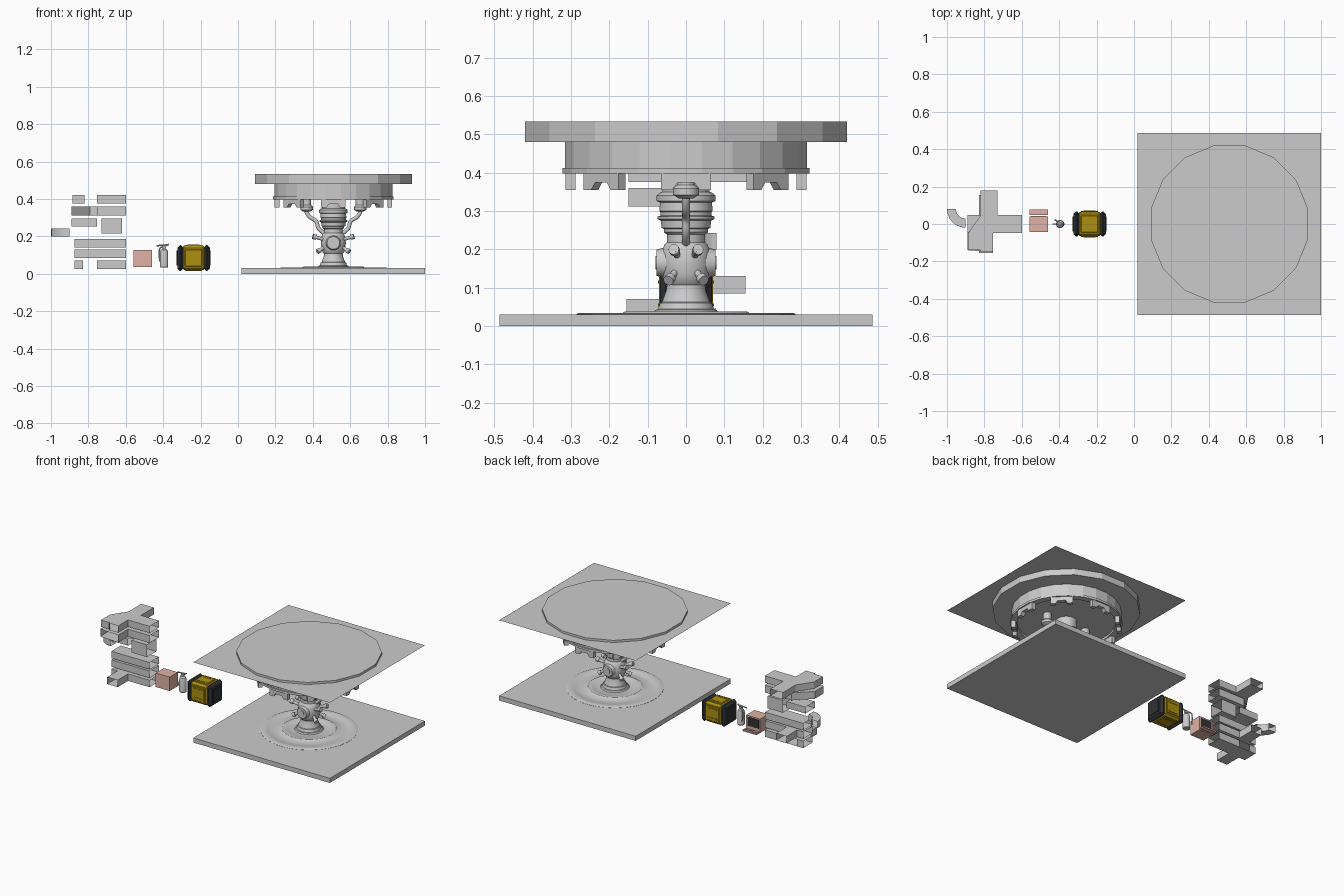
import bpy, bmesh, math
from mathutils import Vector

if "Cube" in bpy.data.objects:
    bpy.data.objects.remove(bpy.data.objects["Cube"])

CX = 0.51  # axis of the round platform


def material(name, rgb):
    m = bpy.data.materials.new(name)
    m.diffuse_color = (*rgb, 1)
    m.use_nodes = True
    m.node_tree.nodes["Principled BSDF"].inputs["Base Color"].default_value = m.diffuse_color
    return m


YELLOW = material("yellow_paint", (0.42, 0.28, 0.005))
BLACK = material("dark_rubber", (0.03, 0.032, 0.035))
PINK = material("pink_plastic", (0.75, 0.45, 0.38))


def finish(bm, name, mat=None, smooth=False):
    bmesh.ops.recalc_face_normals(bm, faces=bm.faces)
    me = bpy.data.meshes.new(name)
    bm.to_mesh(me)
    bm.free()
    ob = bpy.data.objects.new(name, me)
    bpy.context.collection.objects.link(ob)
    if mat:
        me.materials.append(mat)
    if smooth:
        bpy.context.view_layer.objects.active = ob
        ob.select_set(True)
        bpy.ops.object.shade_smooth_by_angle(angle=math.radians(35))
        ob.select_set(False)
    return ob


def box(name, lo, hi, mat=None, bevel=0):
    bm = bmesh.new()
    bmesh.ops.create_cube(bm, size=1)
    for v in bm.verts:
        v.co = Vector([l + (h - l) * (c + 0.5) for l, h, c in zip(lo, hi, v.co)])
    if bevel:
        bmesh.ops.bevel(bm, geom=bm.edges[:], offset=bevel, segments=1, affect='EDGES')
    return finish(bm, name, mat)


def lathe(name, profile, n=32, x=CX, y=0, smooth=True, phase=0.5):
    bm = bmesh.new()
    rings = []
    for r, z in profile:
        rings.append([bm.verts.new((x + r * math.cos((i + phase) * 2 * math.pi / n),
                                    y + r * math.sin((i + phase) * 2 * math.pi / n), z)) for i in range(n)])
    for a, b in zip(rings, rings[1:]):
        for i in range(n):
            bm.faces.new((a[i], a[(i + 1) % n], b[(i + 1) % n], b[i]))
    bm.faces.new(rings[0])
    bm.faces.new(rings[-1])
    return finish(bm, name, smooth=smooth)


def rod(name, a, b, r, n=12, r2=None, mat=None):
    a, b = Vector(a), Vector(b)
    bm = bmesh.new()
    bmesh.ops.create_cone(bm, cap_ends=True, segments=n, radius1=r,
                          radius2=r if r2 is None else r2, depth=(b - a).length)
    q = (b - a).to_track_quat('Z', 'Y')
    for v in bm.verts:
        v.co = q @ v.co + (a + b) / 2
    return finish(bm, name, mat, True)


def pipe(name, pts, r):
    cu = bpy.data.curves.new(name, 'CURVE')
    cu.dimensions = '3D'
    cu.bevel_depth, cu.bevel_resolution, cu.resolution_u = r, 3, 6
    cu.use_fill_caps = True
    sp = cu.splines.new('BEZIER')
    sp.bezier_points.add(len(pts) - 1)
    for p, co in zip(sp.bezier_points, pts):
        p.co = co
        p.handle_left_type = p.handle_right_type = 'AUTO'
    ob = bpy.data.objects.new(name, cu)
    bpy.context.collection.objects.link(ob)
    return ob


def duct(name, pts, z0, z1, openings):
    """Hollow passage: floor, roof and walls, with the listed wall edges left open."""
    bm = bmesh.new()
    lo = [bm.verts.new((x, y, z0)) for x, y in pts]
    hi = [bm.verts.new((x, y, z1)) for x, y in pts]
    bm.faces.new(lo[::-1])
    bm.faces.new(hi)
    n = len(pts)
    for i in range(n):
        if i not in openings:
            j = (i + 1) % n
            bm.faces.new((lo[i], lo[j], hi[j], hi[i]))
    return finish(bm, name)


# floor plate with shallow concentric steps
box("floor_plate", (0.02, -0.487, 0), (1.0, 0.487, 0.03))
lathe("floor_rings", [(0.287, 0.002), (0.287, 0.031), (0.28, 0.034), (0.245, 0.034), (0.24, 0.031),
                      (0.2, 0.031), (0.167, 0.033), (0.16, 0.038), (0.13, 0.038), (0.125, 0.035), (0.08, 0.035)], 40)

# ceiling sheet, rim disc and drum
bm = bmesh.new()
bm.faces.new([bm.verts.new(p) for p in ((0.02, -0.487, 0.52), (1, -0.487, 0.52), (1, 0.487, 0.52), (0.02, 0.487, 0.52))])
finish(bm, "ceiling_sheet")
lathe("ceiling_disc", [(0.3, 0.48), (0.428, 0.48), (0.428, 0.534)], 16, smooth=False)
lathe("ceiling_drum", [(0.285, 0.413), (0.285, 0.398), (0.325, 0.398), (0.325, 0.412),
                       (0.318, 0.412), (0.318, 0.482)], 24, smooth=False)

# notched brackets hanging under the drum
outline = [(-0.065, 0.4), (-0.065, 0.355), (-0.036, 0.355), (-0.022, 0.374),
           (0.022, 0.374), (0.036, 0.355), (0.065, 0.355), (0.065, 0.4)]
for k in range(8):
    a = k * math.pi / 4
    bm = bmesh.new()
    loops = [[bm.verts.new((CX + r * math.cos(a) - t * math.sin(a), r * math.sin(a) + t * math.cos(a), z))
              for t, z in outline] for r in (0.288, 0.314)]
    bm.faces.new(loops[0])
    bm.faces.new(loops[1])
    for i in range(8):
        j = (i + 1) % 8
        bm.faces.new((loops[0][i], loops[0][j], loops[1][j], loops[1][i]))
    finish(bm, f"drum_bracket_{k}")

# central column
lathe("column_base", [(0.085, 0.035), (0.08, 0.042), (0.073, 0.044), (0.068, 0.06), (0.063, 0.062),
                      (0.052, 0.092), (0.05, 0.105), (0.05, 0.12)])
lathe("column_hub", [(0.045, 0.102), (0.058, 0.115), (0.064, 0.135), (0.067, 0.165), (0.064, 0.195),
                     (0.056, 0.213), (0.045, 0.222)])
lathe("column_top", [(0.05, 0.215), (0.05, 0.238), (0.058, 0.245), (0.058, 0.253), (0.064, 0.256), (0.066, 0.275),
                     (0.075, 0.279), (0.075, 0.285), (0.067, 0.288), (0.067, 0.297), (0.07, 0.3), (0.068, 0.322),
                     (0.077, 0.326), (0.077, 0.34), (0.07, 0.347), (0.062, 0.35), (0.062, 0.413)])
for s in (-1, 1):
    rod("hub_port", (CX, s * 0.05, 0.165), (CX, s * 0.077, 0.165), 0.042, 20, 0.034)
    rod("hub_port_cap", (CX, s * 0.07, 0.165), (CX, s * 0.08, 0.165), 0.018, 16)
    for t in (-1, 1):
        for lo, hi in (((0.04, 0.02, 0.18), (0.11, 0.032, 0.2)), ((0.035, 0.02, 0.15), (0.085, 0.046, 0.118))):
            a, b = [Vector((CX + s * p[0], t * p[1], p[2])) for p in (lo, hi)]
            rod("hub_spoke", a, b, 0.009)
            rod("hub_spoke_tip", a.lerp(b, 0.75), b, 0.014)
    # curved pipes from hub to ceiling
    pipe("column_pipe", [(CX + s * x, 0, z) for x, z in
                         ((0.14, 0.405), (0.148, 0.35), (0.13, 0.307), (0.092, 0.28), (0.08, 0.245), (0.045, 0.212))], 0.011)
    lathe("pipe_collar", [(0.02, 0.333), (0.034, 0.342), (0.034, 0.358), (0.024, 0.368), (0.024, 0.41)], 16, CX + s * 0.143)

# storage crate
box("crate_body", (-0.3, -0.065, 0.02), (-0.175, 0.065, 0.15), YELLOW, 0.012)
for s in (-1, 1):
    x = -0.2375 + s * 0.087
    xi = x - s * 0.034
    box("crate_end", (min(x, xi), -0.068, 0.014), (max(x, xi), 0.068, 0.154), BLACK, 0.015)
    box("crate_end_panel", (x - 0.003, -0.04, 0.045), (x + 0.003, 0.04, 0.123), BLACK)
    box("crate_side_panel", (-0.283, s * 0.067 - 0.003, 0.04), (-0.192, s * 0.067 + 0.003, 0.13), YELLOW, 0.002)
    zc = 0.085 + s * 0.066
    box("crate_flat_panel", (-0.283, -0.045, zc - 0.003), (-0.192, 0.045, zc + 0.003), YELLOW, 0.002)
    for t in (-1, 1):
        box("crate_side_rib", (-0.27, s * 0.07 - 0.003, 0.081 + t * 0.03), (-0.205, s * 0.07 + 0.003, 0.089 + t * 0.03), YELLOW)
        box("crate_flat_rib", (-0.27, t * 0.03 - 0.004, zc - 0.005), (-0.205, t * 0.03 + 0.004, zc + 0.005), YELLOW)

# fire extinguisher
lathe("extinguisher_tank", [(0.019, 0.033), (0.022, 0.037), (0.022, 0.115), (0.018, 0.127), (0.008, 0.134),
                            (0.008, 0.147)], 16, -0.395, 0)
box("extinguisher_valve", (-0.405, -0.008, 0.138), (-0.385, 0.008, 0.149))
rod("extinguisher_lever", (-0.375, 0, 0.155), (-0.435, 0, 0.15), 0.004, 8)
rod("extinguisher_grip", (-0.395, 0, 0.145), (-0.37, 0, 0.158), 0.004, 8)
pipe("extinguisher_hose", [(-0.395, 0.005, 0.143), (-0.415, 0.018, 0.138), (-0.421, 0.02, 0.11), (-0.418, 0.02, 0.065)], 0.004)

# computer terminal, screen facing the back
box("terminal_body", (-0.56, -0.043, 0.036), (-0.46, 0.04, 0.126), PINK)
box("terminal_keyboard", (-0.56, 0.048, 0.036), (-0.46, 0.078, 0.045), PINK)
box("terminal_screen", (-0.55, 0.038, 0.06), (-0.47, 0.0415, 0.118), BLACK)
for k in range(6):
    box("terminal_key", (-0.553 + k * 0.015, 0.056, 0.044), (-0.542 + k * 0.015, 0.07, 0.048), PINK)

# corridor pieces, stacked
W, L, R = 0.048, -0.875, -0.6
A, B = -0.83, -0.755
duct("corridor_front_branch", [(L, -W), (A, -W), (A, -0.155), (B, -0.155), (B, -W), (R, -W), (R, W),
                               (B, W), (A, W), (L, W)], 0.025, 0.07, {2, 5, 7, 9})
duct("corridor_back_branch", [(L, -W), (R, -W), (R, W), (B, W), (B, 0.155), (A, 0.155), (A, W), (L, W)],
     0.085, 0.13, {1, 4, 7})
duct("corridor_straight", [(L, -W), (R, -W), (R, W), (L, W)], 0.14, 0.185, {1, 3})
duct("corridor_short", [(-0.89, -W), (B, -W), (B, W), (-0.89, W)], 0.253, 0.295, {1, 3})
duct("corridor_tall", [(-0.73, -W), (-0.62, -W), (-0.62, W), (-0.73, W)], 0.215, 0.295, {1, 3})
duct("corridor_corner", [(-0.89, -0.14), (B, -0.15), (B, -W), (R, -W), (R, W), (-0.79, W), (-0.89, -W)],
     0.312, 0.36, {0, 3})
duct("corridor_crossing", [(-0.885, -0.14), (-0.82, -0.14), (-0.82, -0.15), (B, -0.15), (B, -W), (R, -W), (R, W),
                           (-0.73, W), (-0.73, 0.18), (-0.82, 0.18), (-0.82, W), (-0.885, -W)],
     0.376, 0.42, {2, 5, 8})

# small curved corridor
arc = [math.radians(180 + 15 * i) for i in range(7)]
elbow = [(-0.9 + 0.1 * math.cos(a), 0.08 + 0.1 * math.sin(a)) for a in arc]
elbow += [(-0.9 + 0.052 * math.cos(a), 0.08 + 0.052 * math.sin(a)) for a in reversed(arc)]
duct("corridor_elbow", elbow, 0.2, 0.243, {6, 13})
